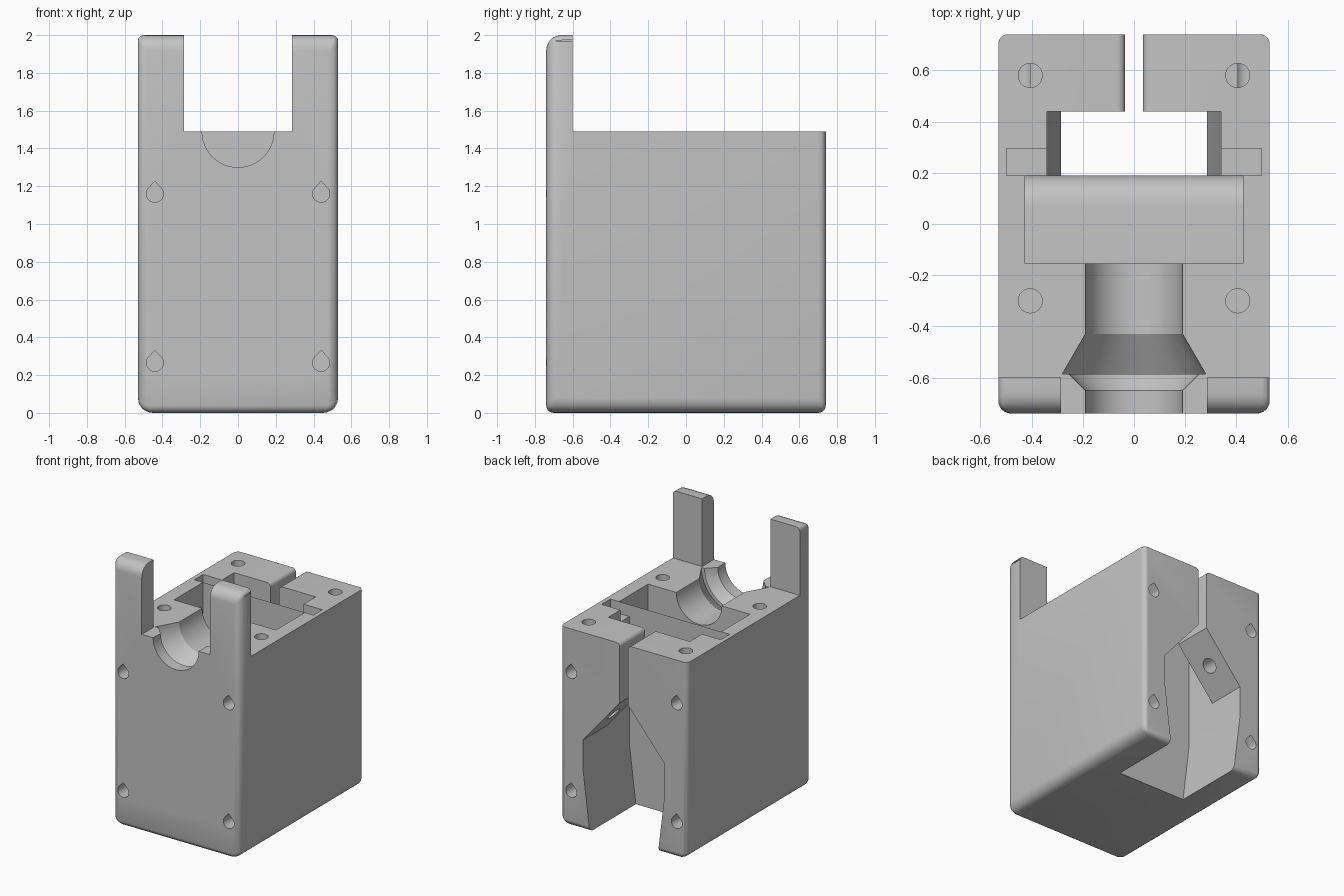
import bpy, bmesh
from math import pi, sin, cos
from mathutils import Vector, Matrix

default = bpy.data.objects.get("Cube")
if default:
    bpy.data.objects.remove(default, do_unlink=True)

TOP = 1.49          # upper face of the block
HALF_X, HALF_Y = 0.53, 0.74

grey = bpy.data.materials.new("plain grey")
grey.use_nodes = True
grey.diffuse_color = (0.55, 0.55, 0.55, 1)
grey.node_tree.nodes["Principled BSDF"].inputs["Base Color"].default_value = (0.55, 0.55, 0.55, 1)


def make(name, bm):
    bmesh.ops.recalc_face_normals(bm, faces=bm.faces)
    mesh = bpy.data.meshes.new(name)
    bm.to_mesh(mesh)
    bm.free()
    mesh.materials.append(grey)
    obj = bpy.data.objects.new(name, mesh)
    bpy.context.collection.objects.link(obj)
    return obj


def apply(obj, mod):
    bpy.ops.object.select_all(action="DESELECT")
    bpy.context.view_layer.objects.active = obj
    obj.select_set(True)
    bpy.ops.object.modifier_apply(modifier=mod.name)


def cut(cutter):
    cutter.hide_render = True
    mod = body.modifiers.new("cut", "BOOLEAN")
    mod.operation = "DIFFERENCE"
    mod.solver = "EXACT"
    mod.object = cutter
    apply(body, mod)
    bpy.data.objects.remove(cutter, do_unlink=True)


def prism(name, points, axis, start, end):
    """Extrude a profile along x (points are y, z) or y (points are x, z)."""
    bm = bmesh.new()
    place = (lambda p: (start, p[0], p[1])) if axis == "x" else (lambda p: (p[0], start, p[1]))
    face = bm.faces.new([bm.verts.new(place(p)) for p in points])
    ext = bmesh.ops.extrude_face_region(bm, geom=[face])["geom"]
    step = Vector((end - start, 0, 0)) if axis == "x" else Vector((0, end - start, 0))
    bmesh.ops.translate(bm, vec=step, verts=[g for g in ext if isinstance(g, bmesh.types.BMVert)])
    return make(name, bm)


def block(name, low, high):
    bm = bmesh.new()
    size = [h - l for l, h in zip(low, high)]
    mid = [(h + l) / 2 for l, h in zip(low, high)]
    bmesh.ops.create_cube(bm, size=1, matrix=Matrix.Translation(mid) @ Matrix.Diagonal((*size, 1)))
    return make(name, bm)


def rod(name, centre, direction, radius, length):
    bm = bmesh.new()
    turn = Vector(direction).to_track_quat("Z", "Y").to_matrix().to_4x4()
    bmesh.ops.create_cone(bm, cap_ends=True, segments=32, radius1=radius, radius2=radius,
                          depth=length, matrix=Matrix.Translation(centre) @ turn)
    return make(name, bm)


def arc(cx, cz, r, a0, a1, n=8):
    return [(cx + r * cos(a0 + (a1 - a0) * i / n), cz + r * sin(a0 + (a1 - a0) * i / n))
            for i in range(n + 1)]


def mirrored(half):
    return half + [(-x, z) for x, z in reversed(half)]


# Outer block with a different rounding on each group of edges
bm = bmesh.new()
bmesh.ops.create_cube(bm, size=2, matrix=Matrix.Translation((0, 0, 1)) @ Matrix.Diagonal((HALF_X, HALF_Y, 1, 1)))
weight = bm.edges.layers.float.new("bevel_weight_edge")
for e in bm.edges:
    m = (e.verts[0].co + e.verts[1].co) / 2
    if abs(m.z - 1) < 0.1:
        radius = 0.05 if m.y < 0 else 0.04
    elif m.z < 0.1:
        radius = 0.08 if abs(m.y) < 0.1 else 0.04
    elif abs(m.y) < 0.1:
        radius = 0.03
    else:
        radius = 0.08 if m.y < 0 else 0
    e[weight] = radius / 0.08
body = make("holder_body", bm)
bevel = body.modifiers.new("rounding", "BEVEL")
bevel.limit_method = "WEIGHT"
bevel.width = 0.08
bevel.segments = 6
apply(body, bevel)

# Clear the upper space, leaving the two front prongs
cut(block("upper_space", (-1, -0.6, TOP), (1, 1, 3)))
cut(block("prong_gap", (-0.285, -1, TOP), (0.285, -0.5, 3)))

# Wide pocket whose rear floor edge rolls into the shaft
pocket = [(-0.155, 1.6), (-0.155, 1.065)] + arc(0.07, 0.945, 0.12, pi / 2, 0) + [(0.19, 1.6)]
cut(prism("pocket", pocket, "x", -0.425, 0.425))

# Shaft through the block, narrowing at the foot
lower = [(0.273, -0.1), (0.34, 0.45)]
cut(prism("shaft", mirrored(lower + [(0.34, 1.6)]), "y", 0.19, 0.44))

# Rear opening with a pitched roof
cut(prism("rear_opening", mirrored(lower + [(0.34, 0.68), (0.035, 1.04)]), "y", 0.4, 0.9))

# Narrow rear slot with rounded upper lips
lip = [(0.035, 0.95)] + arc(0.065, TOP - 0.03, 0.03, pi, pi / 2, 6) + [(0.065, 1.6)]
cut(prism("rear_slot", mirrored(lip), "y", 0.4, 0.9))

# Lathed groove at the front
profile = [(-0.9, 0), (-0.9, 0.19), (-0.65, 0.19), (-0.585, 0.255), (-0.585, 0.28),
           (-0.43, 0.19), (-0.1, 0.19), (-0.1, 0)]
bm = bmesh.new()
tilt = pi / 64
verts = [bm.verts.new((r * cos(tilt), y, TOP + r * sin(tilt))) for y, r in profile]
edges = [bm.edges.new(pair) for pair in zip(verts, verts[1:])]
bmesh.ops.spin(bm, geom=verts + edges, cent=(0, 0, TOP), axis=(0, 1, 0), angle=2 * pi,
               steps=64, use_merge=True)
bmesh.ops.remove_doubles(bm, verts=bm.verts, dist=0.0001)
cut(make("front_groove", bm))

# Repeated recesses on both sides
for side in (-1, 1):
    inner, outer = sorted((side * 0.3, side * 0.497))
    cut(block("side_notch", (inner, 0.19, TOP - 0.09), (outer, 0.295, 1.6)))
    for y in (0.58, -0.30):
        cut(rod("top_hole", (side * 0.405, y, TOP), (0, 0, 1), 0.047, 0.6))
    cut(rod("roof_hole", (side * 0.19, 0.59, 0.86), (side * 0.763, 0, 0.646), 0.055, 0.4))
    # Teardrop holes on the front and rear faces
    for z in (1.16, 0.265):
        drop = [(side * 0.44, z + 0.066)] + arc(side * 0.44, z, 0.045, 0.75 * pi, 2.25 * pi, 20)
        cut(prism("front_teardrop", drop, "y", -0.9, -0.5))
        cut(prism("rear_teardrop", drop, "y", 0.5, 0.9))

# Smooth the rounded areas and keep the corners crisp
bpy.ops.object.select_all(action="DESELECT")
bpy.context.view_layer.objects.active = body
body.select_set(True)
bpy.ops.object.shade_smooth_by_angle(angle=0.5)
